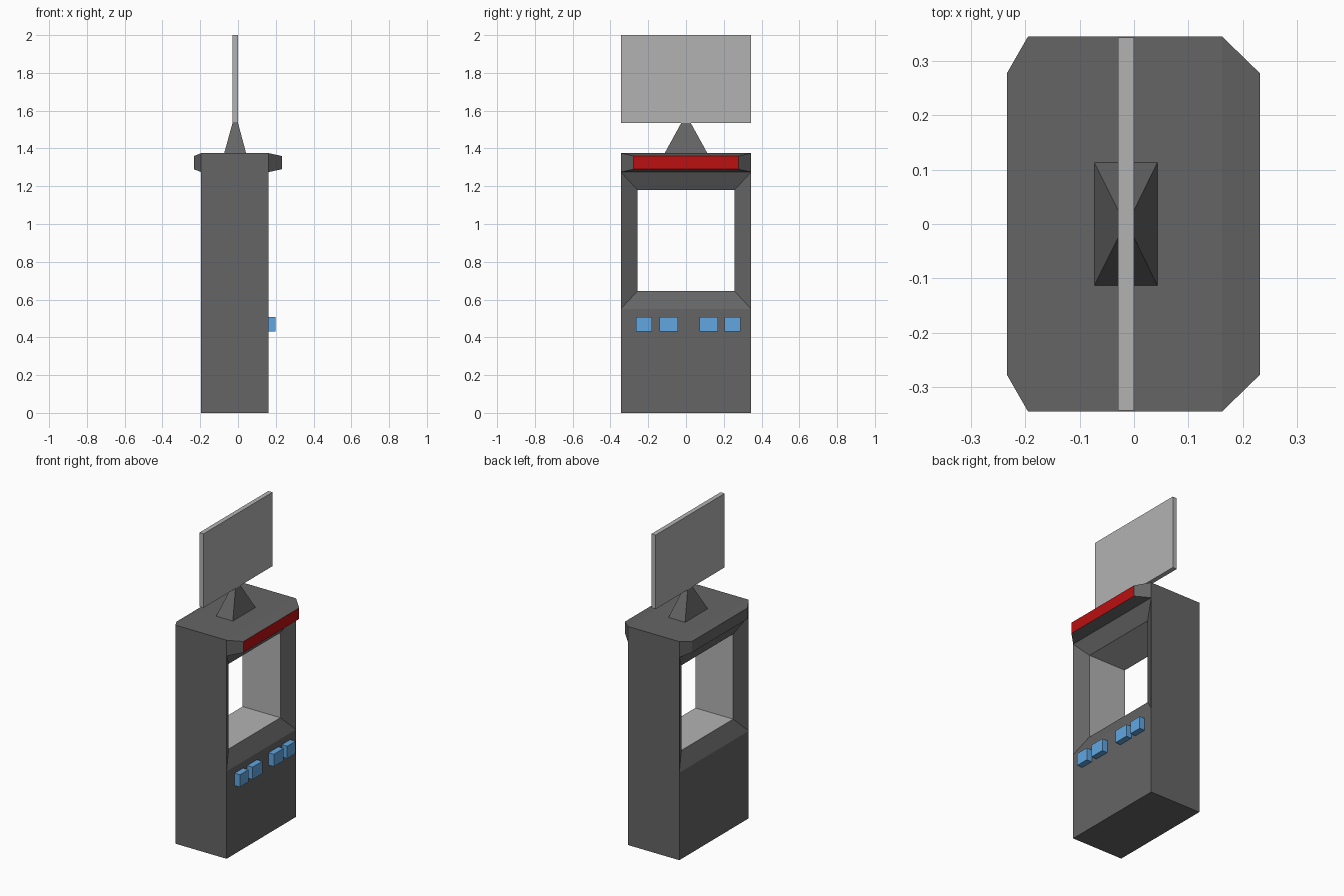
import bpy, bmesh
from mathutils import Vector

if "Cube" in bpy.data.objects:
    bpy.data.objects.remove(bpy.data.objects["Cube"])


def material(name, rgb):
    m = bpy.data.materials.new(name)
    m.diffuse_color = (*rgb, 1)
    m.use_nodes = True
    m.node_tree.nodes["Principled BSDF"].inputs["Base Color"].default_value = m.diffuse_color
    return m


DARK = material("dark_grey", (0.13, 0.13, 0.13))
LIGHT = material("light_grey", (0.45, 0.45, 0.45))
RED = material("red", (0.5, 0.005, 0.005))
BLUE = material("blue", (0.12, 0.38, 0.75))


def finish(name, bm, mats):
    bmesh.ops.recalc_face_normals(bm, faces=bm.faces)
    me = bpy.data.meshes.new(name)
    bm.to_mesh(me)
    bm.free()
    for m in mats:
        me.materials.append(m)
    ob = bpy.data.objects.new(name, me)
    bpy.context.collection.objects.link(ob)
    return ob


def box_bm(lo, hi):
    bm = bmesh.new()
    bmesh.ops.create_cube(bm, size=1)
    for v in bm.verts:
        v.co = Vector([hi[i] if v.co[i] > 0 else lo[i] for i in range(3)])
    return bm


def reshape(bm, face, x, half_y, z0, z1):
    """Inset a face and move the inner rectangle to the given place."""
    bmesh.ops.inset_individual(bm, faces=[face], thickness=0.01)
    mid = face.calc_center_median().z
    for v in face.verts:
        v.co = (x, half_y if v.co.y > 0 else -half_y, z1 if v.co.z > mid else z0)


# Cabinet: bevelled window tunnel and a protruding band at the top
bm = box_bm((-0.195, -0.345, 0), (0.162, 0.345, 1.375))
for z in (0.55, 1.275):
    bmesh.ops.bisect_plane(bm, geom=bm.verts[:] + bm.edges[:] + bm.faces[:],
                           plane_co=(0, 0, z), plane_no=(0, 0, 1))
bm.normal_update()
openings = []
for side, inner_x, tip_x in ((1, 0.115, 0.232), (-1, -0.148, -0.234)):
    walls = [f for f in bm.faces if f.normal.x * side > 0.9]
    walls.sort(key=lambda f: f.calc_center_median().z)
    _, window, band = walls
    reshape(bm, window, inner_x, 0.257, 0.645, 1.18)
    reshape(bm, band, tip_x, 0.277, 1.29, 1.36)
    if side > 0:
        band.material_index = 2
    openings.append(window)
rim = [e for f in openings for e in f.edges]
bmesh.ops.delete(bm, geom=openings, context='FACES_ONLY')
for f in bmesh.ops.bridge_loops(bm, edges=rim)["faces"]:
    f.material_index = 1
finish("cabinet", bm, [DARK, LIGHT, RED])

# Tapered sign stand
bm = box_bm((-0.073, -0.113, 1.375), (0.043, 0.113, 1.535))
for v in bm.verts:
    if v.co.z > 1.5:
        v.co.x = 0.0 if v.co.x > 0 else -0.029
        v.co.y = 0.025 if v.co.y > 0 else -0.025
finish("sign_stand", bm, [DARK])

# Sign panel
finish("sign_panel", box_bm((-0.029, -0.343, 1.535), (0, 0.343, 2.0)), [LIGHT])

# Row of buttons
for i, (y0, y1) in enumerate(((-0.265, -0.18), (-0.14, -0.043), (0.072, 0.17), (0.205, 0.288))):
    finish(f"button_{i + 1}", box_bm((0.16, y0, 0.43), (0.199, y1, 0.508)), [BLUE])
